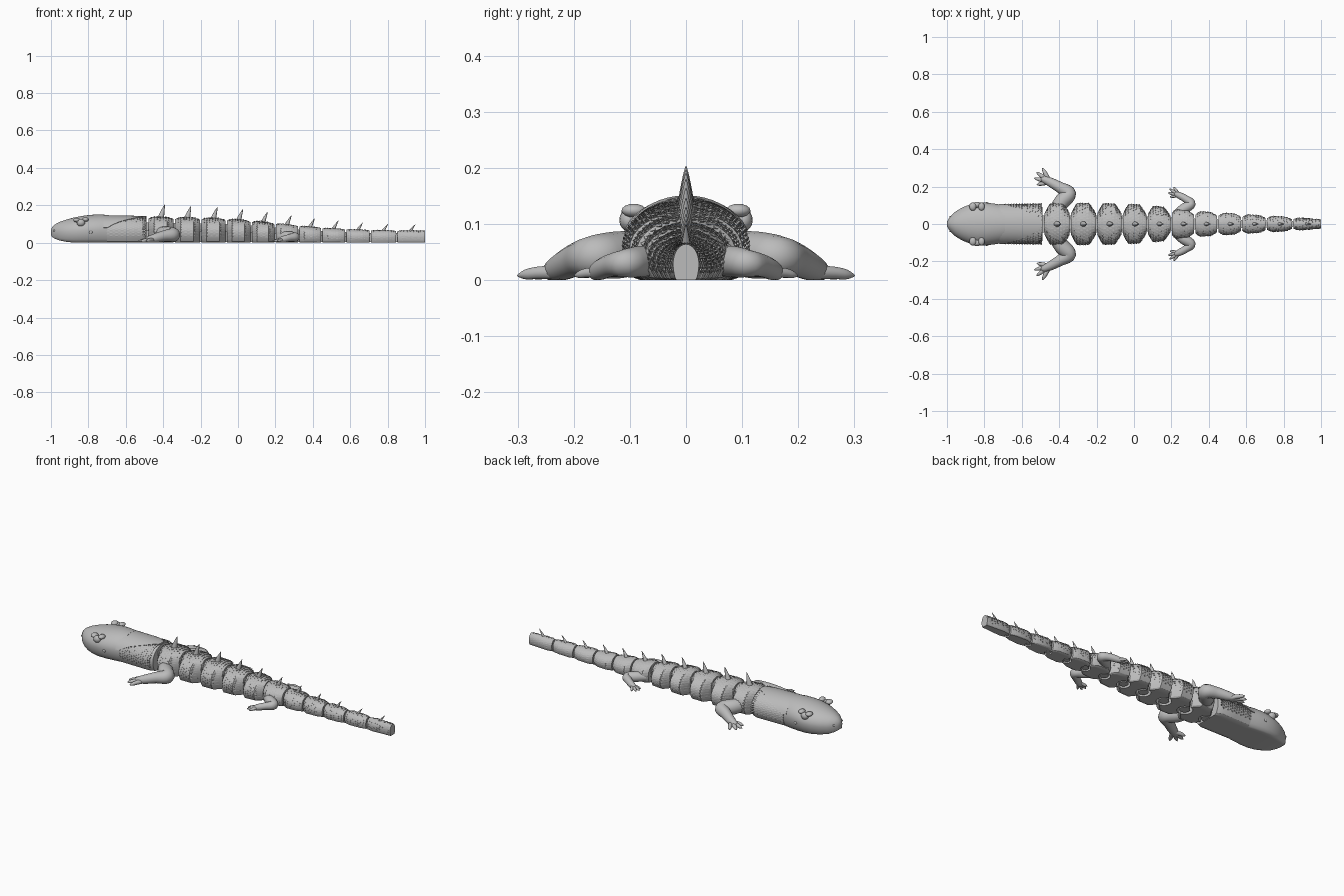
import bpy, bmesh, math
from math import sin, cos, pi, radians
from mathutils import Vector

cube = bpy.data.objects.get("Cube")
if cube:
    bpy.data.objects.remove(cube, do_unlink=True)

grey = bpy.data.materials.new("light_grey")
grey.use_nodes = True
grey.diffuse_color = (0.5, 0.5, 0.5, 1)
for node in grey.node_tree.nodes:
    if node.type == 'BSDF_PRINCIPLED':
        node.inputs["Base Color"].default_value = grey.diffuse_color


def finish(name, bm, angle=40):
    """Turn a bmesh into a named grey object, smooth unless angle is 0."""
    bmesh.ops.recalc_face_normals(bm, faces=bm.faces)
    mesh = bpy.data.meshes.new(name)
    bm.to_mesh(mesh)
    bm.free()
    mesh.materials.append(grey)
    ob = bpy.data.objects.new(name, mesh)
    bpy.context.scene.collection.objects.link(ob)
    if angle:
        bpy.ops.object.select_all(action='DESELECT')
        ob.select_set(True)
        bpy.context.view_layer.objects.active = ob
        bpy.ops.object.shade_smooth_by_angle(angle=radians(angle))
    return ob


def loft(bm, rings):
    """Skin a list of point rings and cap both ends."""
    vs = [[bm.verts.new(p) for p in ring] for ring in rings]
    n = len(vs[0])
    for a, b in zip(vs, vs[1:]):
        for i in range(n):
            j = (i + 1) % n
            bm.faces.new((a[i], a[j], b[j], b[i]))
    bm.faces.new(vs[0])
    bm.faces.new(vs[-1])


def lerp_table(table, x):
    """Linear look-up in a list of (x, value)."""
    for (xa, a), (xb, b) in zip(table, table[1:]):
        if x <= xb:
            return a + (b - a) * max(0, (x - xa) / (xb - xa))
    return table[-1][1]


def body_point(x, a, w, zb, zt):
    """Point on a domed, flat-bottomed cross-section."""
    mid = zb + 0.45 * (zt - zb)
    s = sin(a)
    z = mid + s * (zt - mid) if s > 0 else max(zb, mid + 1.6 * s * (mid - zb))
    return Vector((x, w * cos(a), z))


def section(x, w, zb, zt, n=32):
    return [body_point(x, 2 * pi * i / n, w, zb, zt) for i in range(n)]


def ellipsoid(bm, centre, size, seg=16):
    verts = bmesh.ops.create_uvsphere(bm, u_segments=seg, v_segments=seg // 2, radius=1)["verts"]
    for v in verts:
        v.co = Vector(c + s * p for c, s, p in zip(centre, size, v.co))


def tube(bm, path, sides=12, steps=5):
    """Round limb through (x, y, z, radius) points, kept above the ground."""
    p = [Vector(q) for q in path]
    p = [2 * p[0] - p[1]] + p + [2 * p[-1] - p[-2]]
    line = []
    for i in range(1, len(p) - 2):
        for k in range(steps + (i == len(p) - 3)):
            t = k / steps
            a, b, c, d = p[i - 1:i + 3]
            line.append(0.5 * (2 * b + (c - a) * t + (2 * a - 5 * b + 4 * c - d) * t ** 2
                               + (3 * b - a - 3 * c + d) * t ** 3))
    rings = []
    for i, q in enumerate(line):
        tan = (line[min(i + 1, len(line) - 1)] - line[max(i - 1, 0)]).xyz.normalized()
        side = tan.cross(Vector((0, 0, 1))).normalized()
        up = side.cross(tan)
        ring = []
        for k in range(sides):
            a = 2 * pi * k / sides
            v = q.xyz + max(q.w, 0.001) * (cos(a) * side + sin(a) * up)
            v.z = max(v.z, 0.001 + 0.0005 * sin(a))
            ring.append(v)
        rings.append(ring)
    loft(bm, rings)


def scale_plate(bm, surf, x, a, length, da, lift):
    """One overlapping scale with its rear tip raised off the skin."""
    centre = Vector((x, 0, surf(x, a).z * 0.5 + 0.02))
    out = (surf(x, a) - centre).normalized()
    front = bm.verts.new(surf(x - length, a) - out * 0.001)
    left = bm.verts.new(surf(x, a - da) + out * lift * 0.3)
    right = bm.verts.new(surf(x, a + da) + out * lift * 0.3)
    tip = bm.verts.new(surf(x + length * 0.8, a) + out * lift)
    root = bm.verts.new(surf(x + length * 0.4, a) - out * 0.003)
    for f in ((front, left, tip), (front, tip, right), (left, root, tip),
              (tip, root, right), (front, right, root), (front, root, left)):
        bm.faces.new(f)


# Body proportions along its length
WIDTH = [(-0.7, .104), (-0.48, .107), (-0.4, .112), (-.13, .108), (0, .104), (.13, .093),
         (.27, .074), (.39, .064), (.51, .057), (.64, .048), (.78, .04), (.92, .031), (1, .023)]
HEIGHT = [(-0.7, .143), (-0.4, .137), (-.13, .132), (0, .125), (.13, .113), (.27, .097),
          (.39, .085), (.51, .076), (.64, .07), (.78, .066), (1, .064)]
CENTRES = [-.41, -.27, -.13, .005, .135, .262, .385, .51, .64, .775, .92]
EDGES = [-.483] + [(a + b) / 2 for a, b in zip(CENTRES, CENTRES[1:])] + [1.004]

# Sockets under every joint, cut from the body pieces
bm = bmesh.new()
for e in EDGES[:-1]:
    w, h = lerp_table(WIDTH, e), lerp_table(HEIGHT, e)
    ring = [(e + .37 * w * cos(2 * pi * k / 24), .37 * w * sin(2 * pi * k / 24)) for k in range(24)]
    loft(bm, [[(x, y, z) for x, y in ring] for z in (-.05, .42 * h)])
cutter = finish("socket_cutter", bm, 0)
cutter.hide_render = True


def cut_sockets(ob):
    mod = ob.modifiers.new("sockets", 'BOOLEAN')
    mod.operation, mod.solver, mod.object = 'DIFFERENCE', 'EXACT', cutter
    graph = bpy.context.evaluated_depsgraph_get()
    mesh = bpy.data.meshes.new_from_object(ob.evaluated_get(graph))
    ob.modifiers.clear()
    ob.data = mesh


# Body segments with flared middles, scales and back spines
for i, c in enumerate(CENTRES):
    x0, x1 = EDGES[i] + .004, EDGES[i + 1] - .004
    notch = .52 if i < 5 else .72
    last = i == len(CENTRES) - 1

    def flare(x):
        u = (x - x0) / (x1 - x0)
        edge = [(0, notch), (.22, 1), (.74, 1), (1, 1 if last else notch)]
        return lerp_table(edge, u)

    def surf(x, a):
        f = flare(x)
        return body_point(x, a, f * lerp_table(WIDTH, x), 0, lerp_table(HEIGHT, x) * (.85 + .15 * f))

    n, length = 32, x1 - x0
    bm = bmesh.new()
    loft(bm, [[surf(x0 + u * length, 2 * pi * k / n) for k in range(n)] for u in (0, .22, .74, 1)])
    cut_sockets(finish("body_segment_%02d" % (i + 1), bm, 30))

    bm = bmesh.new()
    cols = 20 if i < 5 else 14
    for r in range(8):
        x = x0 + length * (.08 + r * .115)
        for k in range(cols):
            a = radians(-18) + radians(216) * (k + .5 * (r % 2) + .25) / cols
            scale_plate(bm, surf, x, a, length * .085, radians(100) / cols, .0045 if i < 5 else .003)
    finish("scales_%02d" % (i + 1), bm, 0)

    # Curved spine leaning towards the tail
    bm = bmesh.new()
    h = lerp_table(HEIGHT, c)
    size = 1 - .045 * i
    rise = max(.035, .066 - .0035 * i)
    rings = []
    for k in range(8):
        t = k / 7
        r = (1 - t) ** .8 * .95 + .05
        cx = c - .004 + (.022 + .0012 * i) * t ** 1.2
        rings.append([(cx + .019 * size * r * cos(2 * pi * j / 12), .017 * size * r * sin(2 * pi * j / 12),
                       h - .012 + (rise + .012) * t) for j in range(12)])
    loft(bm, rings)
    finish("back_spine_%02d" % (i + 1), bm)

# Joint pins and the links that hold the pieces together
bm = bmesh.new()
for e in EDGES[:-1]:
    w, h = lerp_table(WIDTH, e), lerp_table(HEIGHT, e)
    for r, z0, z1 in ((.25, .003, .6), (.42, .45 * h, .78)):
        loft(bm, [[(e + r * w * cos(2 * pi * k / 24), r * w * sin(2 * pi * k / 24), z)
                   for k in range(24)] for z in (z0, z1 * h)])
finish("joint_pins", bm)
bpy.data.objects.remove(cutter, do_unlink=True)


# Neck block with scaly flanks and a smooth tapering collar on top
def neck(x, a, grow=0):
    return body_point(x, a, lerp_table(WIDTH, x) + grow, 0, lerp_table(HEIGHT, x) + grow)


def collar_span(x):
    return radians(lerp_table([(-.7, 80), (-.64, 56), (-.56, 34), (-.49, 10)], x))


bm = bmesh.new()
loft(bm, [[neck(x, 2 * pi * k / 32) for k in range(32)] for x in (-.7, -.6, -.52)]
     + [section(-.488, .09, 0, .135)])
finish("neck", bm, 30)

bm = bmesh.new()
for r in range(14):
    x = -.693 + r * .0148
    for k in range(24):
        a = radians(-18) + radians(216) * (k + .5 * (r % 2) + .25) / 24
        if abs(a - pi / 2) > collar_span(x) - .05:
            scale_plate(bm, neck, x, a, .012, radians(4.2), .005)
finish("neck_scales", bm, 0)

bm = bmesh.new()
rings = []
for k in range(12):
    x = -.72 + .23 * k / 11
    arc = [pi / 2 + collar_span(x) * (j / 8 - 1) for j in range(17)]
    rings.append([neck(x, a, .004) for a in arc] + [Vector((x, 0, .06))])
loft(bm, rings)
finish("smooth_collar", bm)

# Head as a rounded loft: x, half width, bottom, top
HEAD = [(-1, .008, .042, .068), (-.994, .024, .031, .083), (-.98, .043, .022, .097), (-.955, .066, .012, .111),
        (-.92, .087, .005, .123), (-.88, .104, .001, .134), (-.835, .114, 0, .143), (-.79, .114, 0, .149),
        (-.74, .108, 0, .151), (-.69, .099, 0, .148)]
bm = bmesh.new()
loft(bm, [section(*row, n=40) for row in HEAD])
finish("head", bm, 50)

# Paired features: eyes, nostrils, ears, limbs and toes
FRONT = [(-.42, .07, .05, .036), (-.385, .12, .045, .042), (-.347, .163, .042, .038),
         (-.395, .195, .036, .03), (-.45, .225, .022, .024), (-.485, .24, .014, .017), (-.495, .244, .01, .006)]
FRONT_TOES = [(-.49, .30), (-.522, .277), (-.534, .245), (-.52, .21)]
REAR = [(.225, .05, .032, .024), (.265, .08, .033, .028), (.305, .108, .03, .025),
        (.275, .135, .026, .02), (.242, .153, .018, .018), (.222, .162, .012, .013), (.214, .166, .009, .004)]
REAR_TOES = [(.212, .198), (.19, .188), (.182, .167), (.192, .145)]

for side, s in (("left", 1), ("right", -1)):
    bm = bmesh.new()
    ellipsoid(bm, (-.84, s * .102, .107), (.022, .017, .02))
    ellipsoid(bm, (-.862, s * .093, .121), (.019, .022, .012))
    ellipsoid(bm, (-.815, s * .093, .124), (.017, .022, .012))
    finish(side + "_eye", bm)
    bm = bmesh.new()
    ellipsoid(bm, (-.982, s * .038, .065), (.006, .005, .006), 12)
    finish(side + "_nostril", bm)
    bm = bmesh.new()
    ellipsoid(bm, (-.787, s * .113, .056), (.009, .004, .008), 12)
    finish(side + "_ear", bm)

    for label, limb, toes in (("front", FRONT, FRONT_TOES), ("rear", REAR, REAR_TOES)):
        bm = bmesh.new()
        tube(bm, [(x, s * y, z, r) for x, y, z, r in limb], 16)
        palm = limb[-3]
        k = palm[3]
        for tx, ty in toes:
            mx, my = (palm[0] + tx) / 2, (palm[1] + ty) / 2
            tube(bm, [(palm[0], s * palm[1], .014, k * .55), (mx, s * my, .013, k * .48),
                      (mx + (tx - mx) * .6, s * (my + (ty - my) * .6), .01, k * .38),
                      (tx, s * ty, .008, .002)], 10, 3)
        finish("%s_%s_leg" % (side, label), bm, 60)
